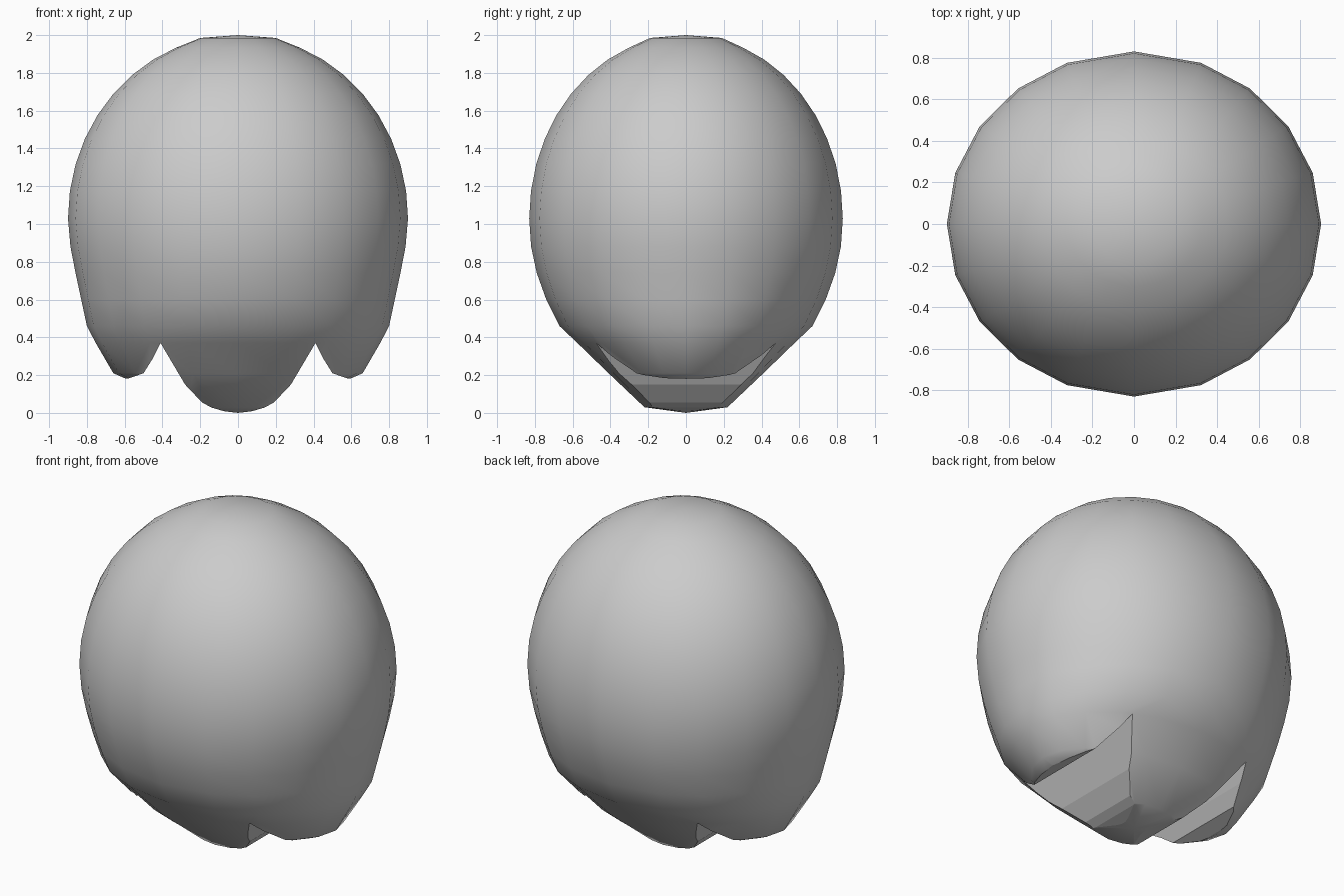
import bpy, bmesh
from math import sin, cos, radians

if "Cube" in bpy.data.objects:
    bpy.data.objects.remove(bpy.data.objects["Cube"])

def make_object(name, bm, smooth):
    bmesh.ops.recalc_face_normals(bm, faces=bm.faces)
    for f in bm.faces:
        f.smooth = smooth
    me = bpy.data.meshes.new(name)
    bm.to_mesh(me)
    bm.free()
    ob = bpy.data.objects.new(name, me)
    bpy.context.collection.objects.link(ob)
    return ob

# Egg-shaped body: elliptical rings (z, half width, half depth)
rings = []
for k in range(10):
    a = radians(12.8 + 8.58 * k)
    rings.append((1.03 + 0.97 * cos(a), 0.9 * sin(a), 0.83 * sin(a)))
rings[0] = (1.985, 0.2, 0.19)
# lower part flares sideways into the lobes, then tapers
rings += [(0.88, 0.887, 0.82), (0.74, 0.86, 0.79), (0.60, 0.83, 0.74), (0.46, 0.80, 0.67),
          (0.37, 0.753, 0.575), (0.21, 0.66, 0.41), (0.03, 0.25, 0.22)]

quarter = [0, 17.25, 34.5, 51.75, 69]
angles = quarter + [90] + [180 - q for q in quarter[::-1]]
angles += [a + 180 for a in angles[1:-1]]

bm = bmesh.new()
loops = [[bm.verts.new((w * cos(radians(a)), d * sin(radians(a)), z)) for a in angles]
         for z, w, d in rings]
n = len(angles)
for hi, lo in zip(loops, loops[1:]):
    for i in range(n):
        j = (i + 1) % n
        bm.faces.new((hi[i], lo[i], lo[j], hi[j]))
for loop, z in ((loops[0], 2.0), (loops[-1], 0.0)):
    tip = bm.verts.new((0, 0, z))
    for i in range(n):
        bm.faces.new((loop[i], loop[(i + 1) % n], tip))
body = make_object("lobed_body", bm, True)

# Notches running front to back between the middle and side lobes
profile = [(0.41, 0.37), (0.28, 0.15), (0.19, 0.055), (0.14, 0.028), (0.05, 0.002), (0.05, -0.2),
           (0.62, -0.2), (0.62, 0.178), (0.58, 0.182), (0.50, 0.21), (0.45, 0.29)]
for side, label in ((1, "right"), (-1, "left")):
    bm = bmesh.new()
    face = bm.faces.new([bm.verts.new((side * x, -1, z)) for x, z in profile])
    ext = bmesh.ops.extrude_face_region(bm, geom=[face])
    bmesh.ops.translate(bm, vec=(0, 2, 0),
                        verts=[v for v in ext["geom"] if isinstance(v, bmesh.types.BMVert)])
    cutter = make_object(label + "_notch_cutter", bm, False)
    cutter.hide_render = True
    mod = body.modifiers.new(label + "_notch", 'BOOLEAN')
    mod.operation = 'DIFFERENCE'
    mod.solver = 'EXACT'
    mod.object = cutter
    bpy.context.view_layer.objects.active = body
    bpy.ops.object.modifier_apply(modifier=mod.name)
    bpy.data.objects.remove(cutter)
